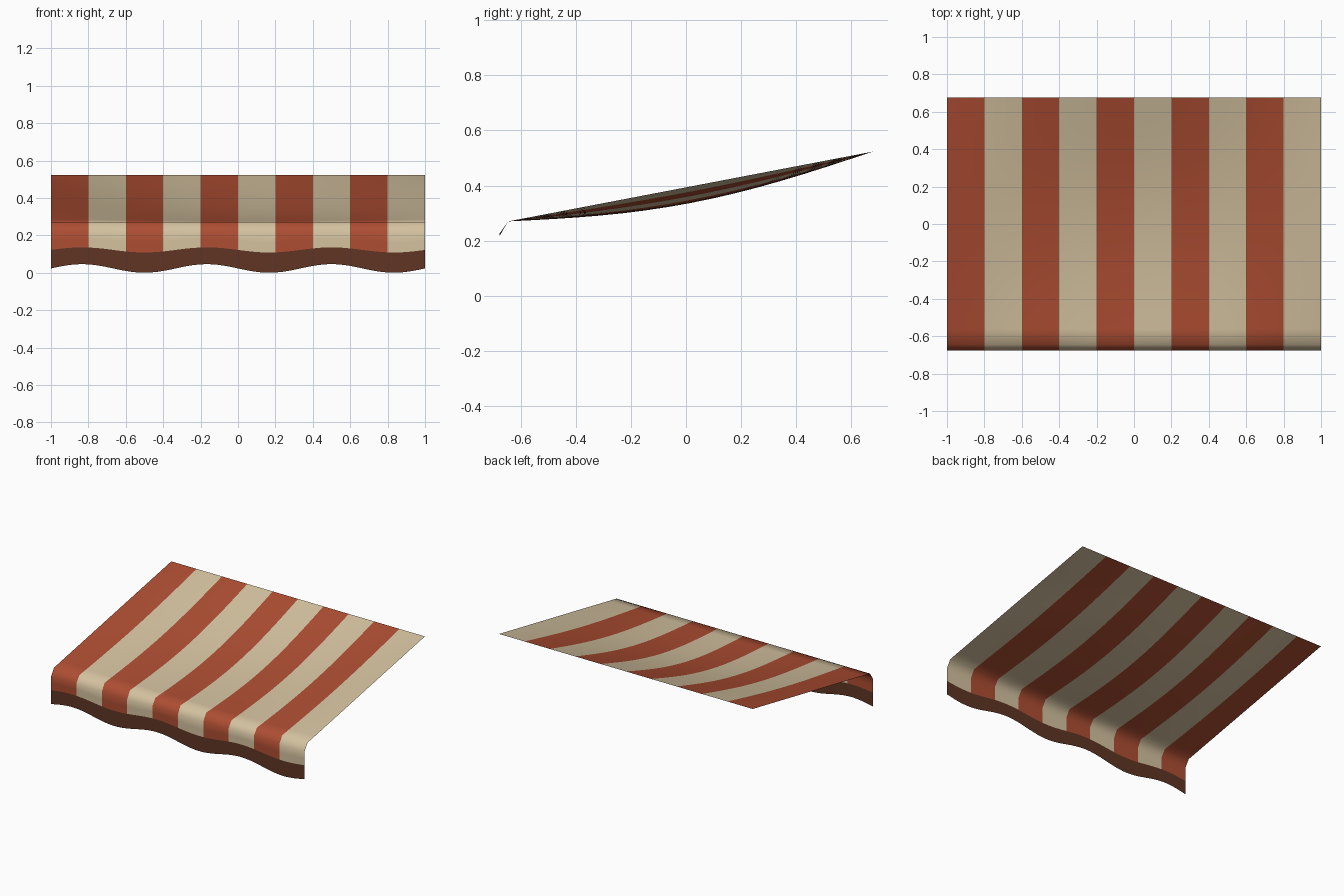
import bpy
import bmesh
from math import sin, pi

cube = bpy.data.objects.get("Cube")
if cube:
    bpy.data.objects.remove(cube)

STRIPES, COLS_PER_STRIPE = 10, 5
COLS = STRIPES * COLS_PER_STRIPE
ROOF_ROWS, VALANCE_ROWS, TRIM_ROWS = 16, 5, 2
BACK_Y, FOLD_Y, FRONT_Y = 0.677, -0.645, -0.677
BACK_Z, FOLD_Z = 0.523, 0.27
SAG, WAVE = 0.06, 0.023


def make_material(name, rgb):
    mat = bpy.data.materials.new(name)
    mat.use_nodes = True
    colour = (*rgb, 1.0)
    mat.diffuse_color = colour
    bsdf = next(n for n in mat.node_tree.nodes if n.type == 'BSDF_PRINCIPLED')
    bsdf.inputs["Base Color"].default_value = colour
    return mat


def cloth_point(u, row):
    """Position on the cloth: roof rows first, then the hanging valance."""
    x = 2 * u - 1
    if row <= ROOF_ROWS:
        t = row / ROOF_ROWS
        y = BACK_Y + (FOLD_Y - BACK_Y) * t
        z = BACK_Z + (FOLD_Z - BACK_Z) * t - SAG * sin(pi * t) * sin(pi * u)
        return x, y, z
    f = (row - ROOF_ROWS) / VALANCE_ROWS
    hem = WAVE + WAVE * sin(6 * pi * u)
    return x, FRONT_Y, FOLD_Z + (hem - FOLD_Z) * f


# Cloth sheet: sagging roof folding into a scalloped valance
rows = ROOF_ROWS + VALANCE_ROWS
bm = bmesh.new()
grid = [[bm.verts.new(cloth_point(i / COLS, j)) for i in range(COLS + 1)]
        for j in range(rows + 1)]
for j in range(rows):
    for i in range(COLS):
        face = bm.faces.new((grid[j][i], grid[j + 1][i],
                             grid[j + 1][i + 1], grid[j][i + 1]))
        face.smooth = True
        # Stripes across the width, brown trim along the hem
        is_trim = j >= rows - TRIM_ROWS
        face.material_index = 2 if is_trim else (i // COLS_PER_STRIPE) % 2

mesh = bpy.data.meshes.new("awning_cloth")
bm.to_mesh(mesh)
bm.free()
for name, rgb in (("brick_red", (0.42, 0.075, 0.032)),
                  ("cream", (0.66, 0.54, 0.35)),
                  ("brown_trim", (0.115, 0.036, 0.017))):
    mesh.materials.append(make_material(name, rgb))
awning = bpy.data.objects.new("awning_cloth", mesh)
bpy.context.collection.objects.link(awning)
